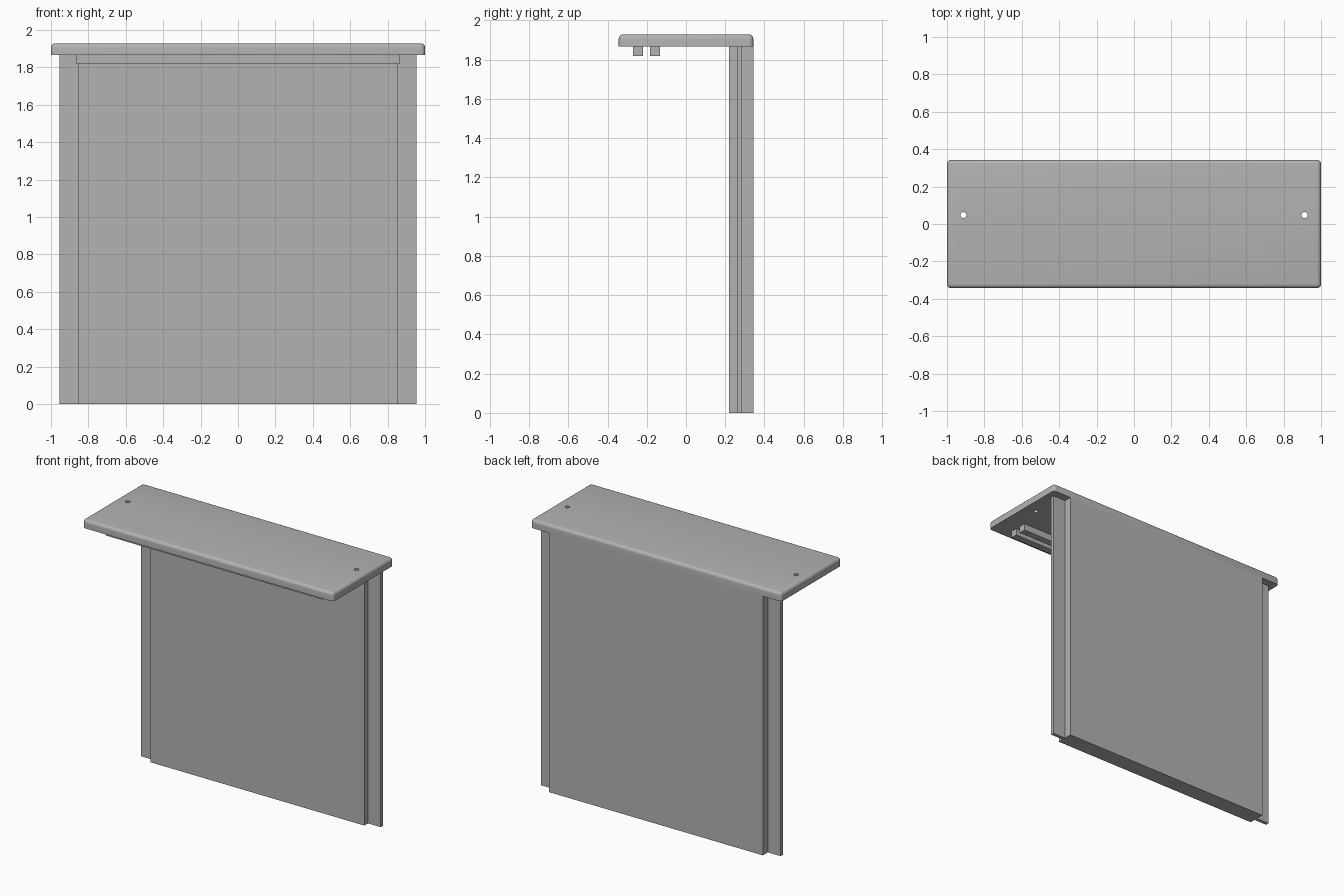
import bpy, bmesh, math

if "Cube" in bpy.data.objects:
    bpy.data.objects.remove(bpy.data.objects["Cube"])

grey = bpy.data.materials.new("plain grey")
grey.use_nodes = True
grey.diffuse_color = (0.45, 0.45, 0.45, 1)
grey.node_tree.nodes["Principled BSDF"].inputs["Base Color"].default_value = grey.diffuse_color

TOP, UNDER = 1.928, 1.867      # heights of the shelf top and underside
BACK = 0.343


def finish(name, bm):
    mesh = bpy.data.meshes.new(name)
    bmesh.ops.recalc_face_normals(bm, faces=bm.faces)
    bm.to_mesh(mesh)
    bm.free()
    mesh.materials.append(grey)
    obj = bpy.data.objects.new(name, mesh)
    bpy.context.collection.objects.link(obj)
    return obj


def box(half_x, y0, y1, z0, z1):
    bm = bmesh.new()
    bmesh.ops.create_cube(bm, size=1)
    for v in bm.verts:
        v.co = (v.co.x * 2 * half_x, y1 if v.co.y > 0 else y0, z1 if v.co.z > 0 else z0)
    return bm


# Back panel: plan outline with a thin tongue on each side, extruded upward
half = [(0.853, 0.22), (0.853, 0.261), (0.955, 0.261),
        (0.955, 0.286), (0.853, 0.286), (0.853, BACK)]
outline = half + [(-x, y) for x, y in reversed(half)]
bm = bmesh.new()
base = bm.faces.new([bm.verts.new((x, y, 0)) for x, y in outline])
raised = bmesh.ops.extrude_face_region(bm, geom=[base])["geom"]
bmesh.ops.translate(bm, vec=(0, 0, UNDER),
                    verts=[g for g in raised if isinstance(g, bmesh.types.BMVert)])
finish("back_panel", bm)

# Two rails under the front of the shelf
for name, y in (("front_rail", -0.27), ("rear_rail", -0.183)):
    finish(name, box(0.863, y, y + 0.051, 1.818, UNDER))

# Shelf: corners and upper edges rounded, underside edge sharp
bm = box(1, -BACK, BACK, UNDER, TOP)
rounded = [e for e in bm.edges if max(v.co.z for v in e.verts) > UNDER + 0.01]
bmesh.ops.bevel(bm, geom=rounded, offset=0.022, segments=5, profile=0.5, affect='EDGES')
shelf = finish("top_shelf", bm)

# Round hole drilled through each end of the shelf
bm = bmesh.new()
for side in (-1, 1):
    made = bmesh.ops.create_cone(bm, cap_ends=True, segments=32,
                                 radius1=0.016, radius2=0.016, depth=0.3)
    bmesh.ops.translate(bm, verts=made["verts"], vec=(side * 0.912, 0.048, UNDER))
cutter = finish("hole_cutter", bm)
cutter.hide_render = True
drill = shelf.modifiers.new("holes", 'BOOLEAN')
drill.operation = 'DIFFERENCE'
drill.solver = 'EXACT'
drill.object = cutter

bpy.ops.object.select_all(action='DESELECT')
shelf.select_set(True)
bpy.context.view_layer.objects.active = shelf
bpy.ops.object.modifier_apply(modifier=drill.name)
bpy.data.objects.remove(cutter)
bpy.ops.object.shade_smooth_by_angle(angle=math.radians(30))
